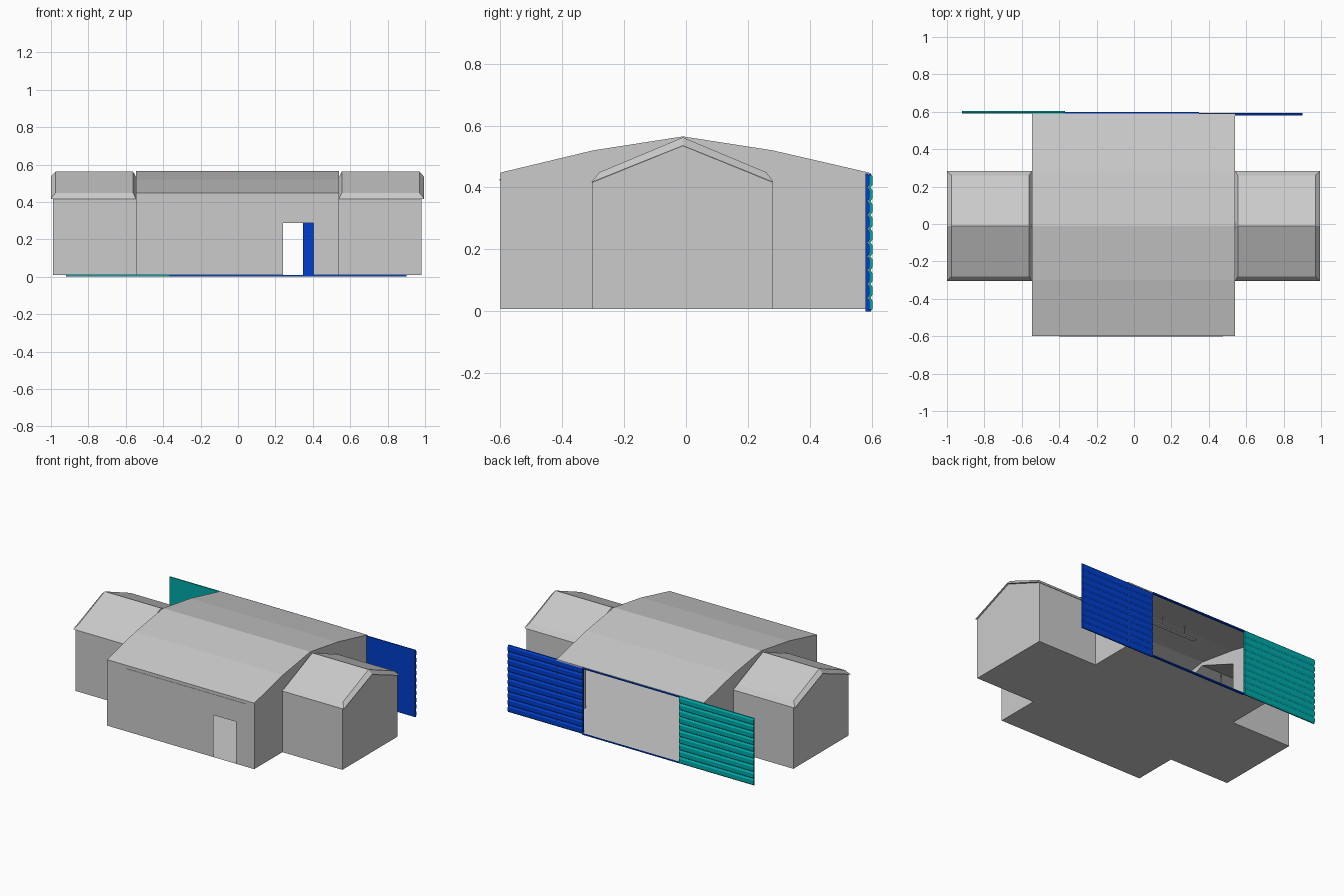
import bpy

if "Cube" in bpy.data.objects:
    bpy.data.objects.remove(bpy.data.objects["Cube"])

CX = -0.003          # centre of the building in x
HW = 0.543           # half width of the hall
EX = 0.985           # half length out to the annex end walls
Y0, Y1, YM = -0.6, 0.592, -0.01
A0, A1 = -0.303, 0.28   # annex walls in y
FZ = 0.008           # floor level
EAVE, RIDGE = 0.417, 0.535


def mat(name, rgb):
    m = bpy.data.materials.new(name)
    m.diffuse_color = (*rgb, 1)
    m.use_nodes = True
    m.node_tree.nodes["Principled BSDF"].inputs["Base Color"].default_value = m.diffuse_color
    return m


def mesh(name, verts, faces, material=None):
    me = bpy.data.meshes.new(name)
    me.from_pydata(verts, [], faces)
    ob = bpy.data.objects.new(name, me)
    bpy.context.collection.objects.link(ob)
    if material:
        me.materials.append(material)
    return ob


def poly(name, pts):
    return mesh(name, pts, [list(range(len(pts)))])


def prism(name, prof, xa, xb, material=None):
    """Closed yz profile extruded along x."""
    n = len(prof)
    v = [(x, y, z) for x in (xa, xb) for y, z in prof]
    f = [(i, (i + 1) % n, (i + 1) % n + n, i + n) for i in range(n)]
    f += [list(range(n))[::-1], list(range(n, 2 * n))]
    return mesh(name, v, f, material)


def box(name, x, y, z, material=None):
    return prism(name, [(y[0], z[0]), (y[1], z[0]), (y[1], z[1]), (y[0], z[1])], *x, material)


blue = mat("door_blue", (0.0, 0.05, 0.6))
teal = mat("door_teal", (0.0, 0.4, 0.4))
xl, xr = CX - HW, CX + HW

# Hall floor and roof
poly("hall_floor", [(xl, Y0, FZ), (xr, Y0, FZ), (xr, Y1, FZ), (xl, Y1, FZ)])
top = [(Y0, 0.448), (-0.3, 0.52), (YM, 0.565), (0.28, 0.52), (Y1, 0.448)]
prism("hall_roof", top + [(y, z - 0.008) for y, z in top[::-1]], xl, xr)

# Front wall outlined around the doorway
poly("front_wall", [(x, Y0, z) for x, z in [
    (xl, FZ), (0.24, FZ), (0.24, 0.288), (0.405, 0.288),
    (0.405, FZ), (xr, FZ), (xr, 0.448), (xl, 0.448)]])
box("front_wall_strip", (-0.4, 0.475), (Y0 - 0.002, Y0 + 0.01), (0.422, 0.427))

for s, side in ((-1, "left"), (1, "right")):
    X = lambda d: CX + s * d
    # Hall side wall, open into the annex
    poly(side + "_hall_wall", [(X(HW), y, z) for y, z in [
        (Y0, FZ), (A0, FZ), (A0, EAVE), (YM, RIDGE), (A1, EAVE), (A1, FZ), (Y1, FZ)] + top[::-1]])
    # Annex walls and floor
    poly(side + "_annex_end", [(X(EX), y, z) for y, z in [
        (A0, FZ), (A1, FZ), (A1, EAVE), (YM, RIDGE), (A0, EAVE)]])
    for y, tag in ((A0, "front"), (A1, "back")):
        poly(f"{side}_annex_{tag}", [(X(HW), y, FZ), (X(EX), y, FZ), (X(EX), y, EAVE), (X(HW), y, EAVE)])
    poly(side + "_annex_floor", [(X(HW), A0, FZ), (X(EX), A0, FZ), (X(EX), A1, FZ), (X(HW), A1, FZ)])
    # Annex roof slab with chamfered rim
    low = [(A0 - 0.003, EAVE), (YM, RIDGE), (A1 + 0.003, EAVE)]
    high = [(-0.28, 0.449), (YM, 0.562), (0.26, 0.449)]
    v = [(X(d), y, z) for d in (HW, EX + 0.013) for y, z in low]
    v += [(X(d), y, z) for d in (HW + 0.015, EX - 0.012) for y, z in high]
    f = [(0, 1, 4, 3), (1, 2, 5, 4), (6, 7, 10, 9), (7, 8, 11, 10),
         (0, 1, 7, 6), (1, 2, 8, 7), (3, 4, 10, 9), (4, 5, 11, 10),
         (0, 3, 9, 6), (2, 5, 11, 8)]
    mesh(side + "_annex_roof", v, f)
    # Hanging lamp in the annex
    box(side + "_annex_lamp", sorted((X(0.65), X(0.85))), (YM - 0.01, YM + 0.01), (0.43, 0.438))
    box(side + "_annex_lamp_rod", sorted((X(0.69), X(0.694))), (YM - 0.002, YM + 0.002), (0.438, RIDGE))

# Hanging lamp in the hall
box("hall_lamp", (-0.2, 0.2), (0.32, 0.345), (0.428, 0.436))
for x in (-0.12, 0.05):
    box("hall_lamp_rod", (x, x + 0.004), (0.33, 0.334), (0.436, 0.505))


# Sliding doors: flat inside, ribbed outside
def door(name, xa, xb, y, material, rows=10, h=0.446):
    p = h / rows
    prof = [(y, h), (y, 0)]
    for i in range(rows):
        z = i * p
        prof += [(y + 0.007, z), (y + 0.013, z + 0.2 * p), (y + 0.013, z + 0.75 * p), (y + 0.007, z + 0.95 * p)]
    prof.append((y + 0.007, h))
    prism(name, prof, xa, xb, material)


door("blue_door", 0.348, 0.9, 0.58, blue)
door("teal_door", -0.92, -0.37, 0.59, teal)

# Door rails
for z, tag in ((0.0, "bottom"), (0.438, "top")):
    box(tag + "_door_rail", (-0.37, 0.348), (0.583, 0.598), (z, z + 0.008), blue)
